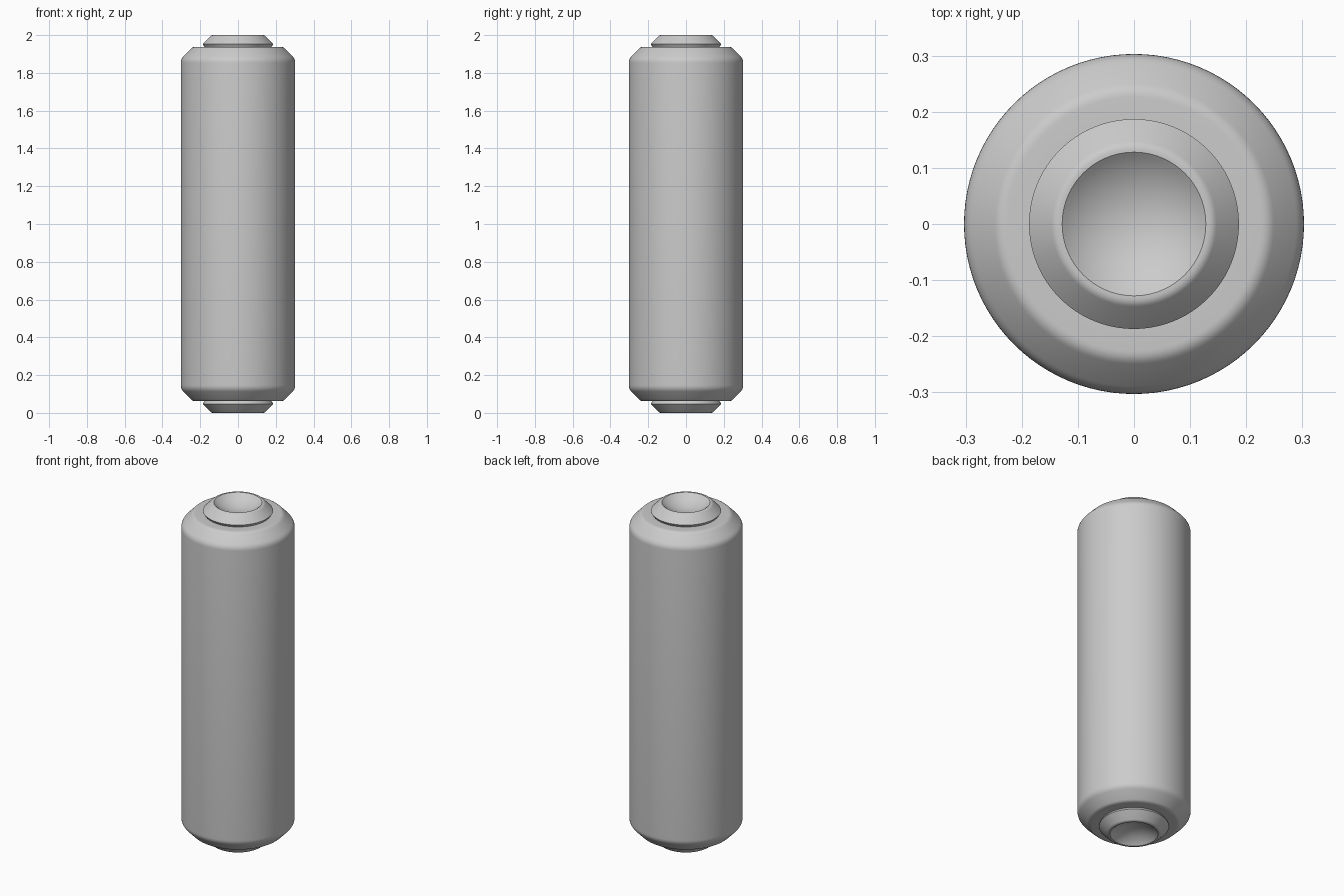
import bpy, bmesh, math
from mathutils import Vector, Matrix

cube = bpy.data.objects.get("Cube")
if cube:
    bpy.data.objects.remove(cube, do_unlink=True)

SIDES = 96
HEIGHT = 2.0

grey = bpy.data.materials.new("light grey metal")
grey.use_nodes = True
colour = (0.6, 0.6, 0.6, 1)
grey.diffuse_color = colour
grey.node_tree.nodes["Principled BSDF"].inputs["Base Color"].default_value = colour


def soften(a, corner, b, size, steps=5):
    """Rounded replacement for a profile corner."""
    a, corner, b = Vector(a), Vector(corner), Vector(b)
    start = corner + (a - corner).normalized() * size
    end = corner + (b - corner).normalized() * size
    points = []
    for i in range(steps + 1):
        t = i / steps
        points.append(start * (1 - t) ** 2 + corner * 2 * t * (1 - t) + end * t * t)
    return points


def lathe(name, profile):
    """Spin a (radius, z) profile around the upright axis."""
    bm = bmesh.new()
    verts = [bm.verts.new((r, 0, z)) for r, z in profile]
    edges = [bm.edges.new(pair) for pair in zip(verts, verts[1:])]
    bmesh.ops.spin(bm, geom=verts + edges, cent=(0, 0, 0), axis=(0, 0, 1),
                   angle=math.tau, steps=SIDES, use_merge=True)
    bmesh.ops.remove_doubles(bm, verts=bm.verts, dist=1e-5)
    bmesh.ops.recalc_face_normals(bm, faces=bm.faces)
    # The outermost wall must face away from the axis
    outer = max(bm.faces, key=lambda f: f.calc_center_median().xy.length)
    if outer.normal.xy.dot(outer.calc_center_median().xy) < 0:
        bmesh.ops.reverse_faces(bm, faces=bm.faces)
    mesh = bpy.data.meshes.new(name)
    bm.to_mesh(mesh)
    bm.free()
    mesh.materials.append(grey)
    obj = bpy.data.objects.new(name, mesh)
    bpy.context.collection.objects.link(obj)
    bpy.ops.object.select_all(action="DESELECT")
    obj.select_set(True)
    bpy.context.view_layer.objects.active = obj
    bpy.ops.object.shade_smooth_by_angle(angle=math.radians(30))
    return obj


# Main barrel with softened chamfers at both ends
neck, shoulder = (0.178, 1.938), (0.24, 1.938)
edge, middle = (0.303, 1.873), (0.303, 1.0)
upper = [Vector(neck)]
upper += soften(neck, shoulder, edge, 0.014)
upper += soften(shoulder, edge, middle, 0.02)
lower = [Vector((p.x, HEIGHT - p.y)) for p in reversed(upper)]
lathe("barrel", upper + lower)

# End collar: undercut foot, chamfer, narrow lip and dished recess
foot, rim, lip, mouth = (0.178, 1.938), (0.187, 1.953), (0.141, 2.0), (0.128, 2.0)
collar = [Vector(foot), Vector(rim)] + soften(rim, lip, mouth, 0.009)
depth = 0.05
ball = (mouth[0] ** 2 + depth ** 2) / (2 * depth)
sweep = math.asin(mouth[0] / ball)
for i in range(13):
    a = sweep * (1 - i / 12)
    collar.append(Vector((ball * math.sin(a), HEIGHT - depth + ball * (1 - math.cos(a)))))
lathe("top_collar", collar)
lathe("bottom_collar", [Vector((p.x, HEIGHT - p.y)) for p in collar])
